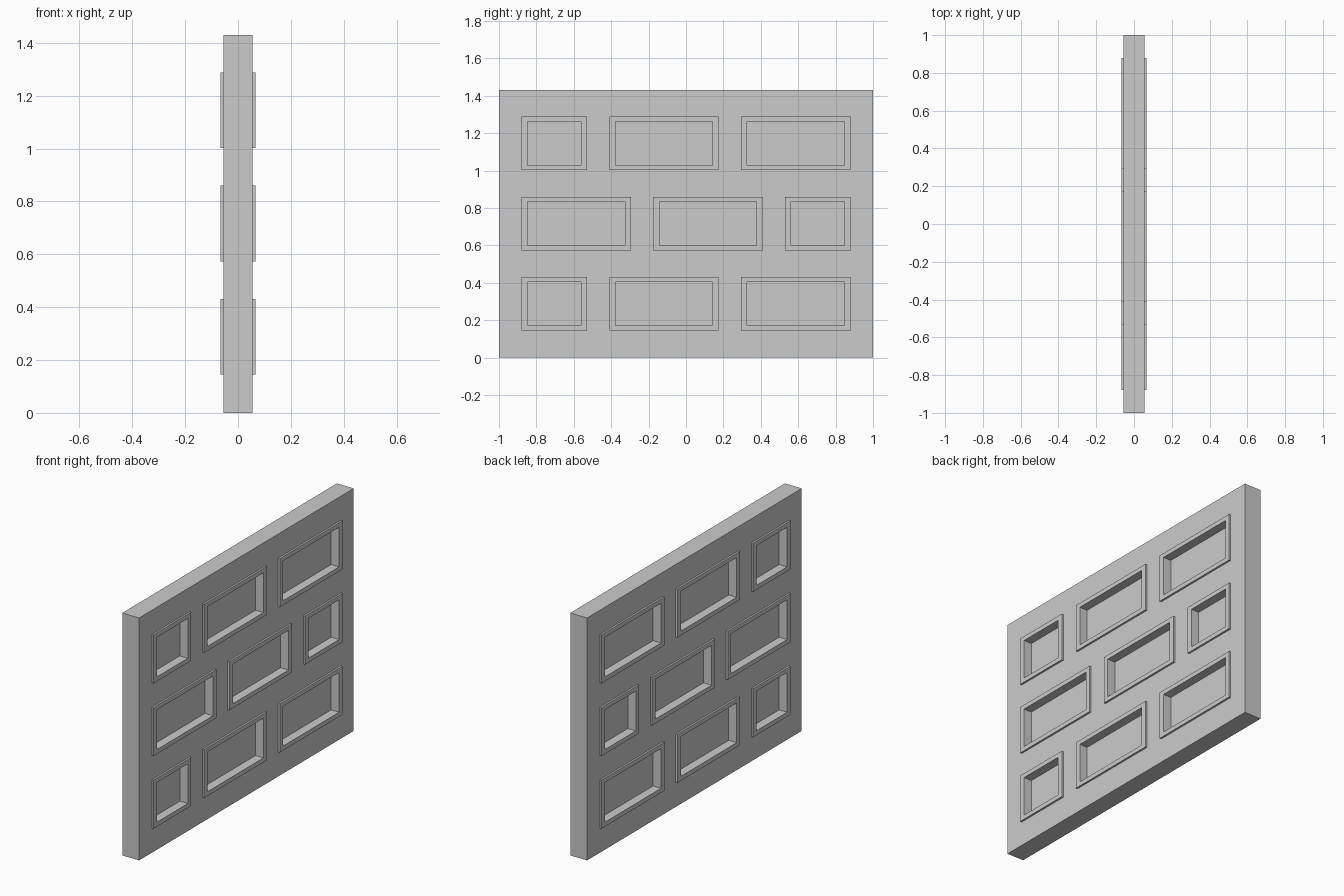
import bpy, bmesh
from mathutils import Matrix, Vector

if "Cube" in bpy.data.objects:
    bpy.data.objects.remove(bpy.data.objects["Cube"])

HALF_WALL, HALF_RIM, HALF_FLOOR = 0.055, 0.066, 0.014
HEIGHT = 1.43
RIM_Y, RIM_Z = 0.032, 0.026


def boxes(name, bounds):
    """One mesh holding a box for every (low corner, high corner) pair."""
    bm = bmesh.new()
    for lo, hi in bounds:
        lo, hi = Vector(lo), Vector(hi)
        m = Matrix.Translation((lo + hi) / 2) @ Matrix.Diagonal((*(hi - lo), 1))
        bmesh.ops.create_cube(bm, size=1, matrix=m)
    me = bpy.data.meshes.new(name)
    bm.to_mesh(me)
    bm.free()
    ob = bpy.data.objects.new(name, me)
    bpy.context.collection.objects.link(ob)
    return ob


def combine(target, tool, operation):
    mod = target.modifiers.new(operation.lower(), 'BOOLEAN')
    mod.operation, mod.object, mod.solver = operation, tool, 'EXACT'
    bpy.context.view_layer.objects.active = target
    bpy.ops.object.modifier_apply(modifier=mod.name)
    bpy.data.objects.remove(tool)


# Staggered brick layout: the middle course is mirrored
course = [(-0.88, -0.53), (-0.41, 0.175), (0.295, 0.88)]
rims, pockets = [], []
for row in range(3):
    z0 = 0.145 + row * 0.4285
    z1 = z0 + 0.286
    for a, b in course:
        if row == 1:
            a, b = -b, -a
        rims.append(((-HALF_RIM, a, z0), (HALF_RIM, b, z1)))
        for x0, x1 in ((-0.1, -HALF_FLOOR), (HALF_FLOOR, 0.1)):
            pockets.append(((x0, a + RIM_Y, z0 + RIM_Z),
                            (x1, b - RIM_Y, z1 - RIM_Z)))

# Slab with raised rims and recessed panels on both faces
wall = boxes("wall_panel", [((-HALF_WALL, -1, 0), (HALF_WALL, 1, HEIGHT))])
combine(wall, boxes("raised_rims", rims), 'UNION')
combine(wall, boxes("recess_cutters", pockets), 'DIFFERENCE')
